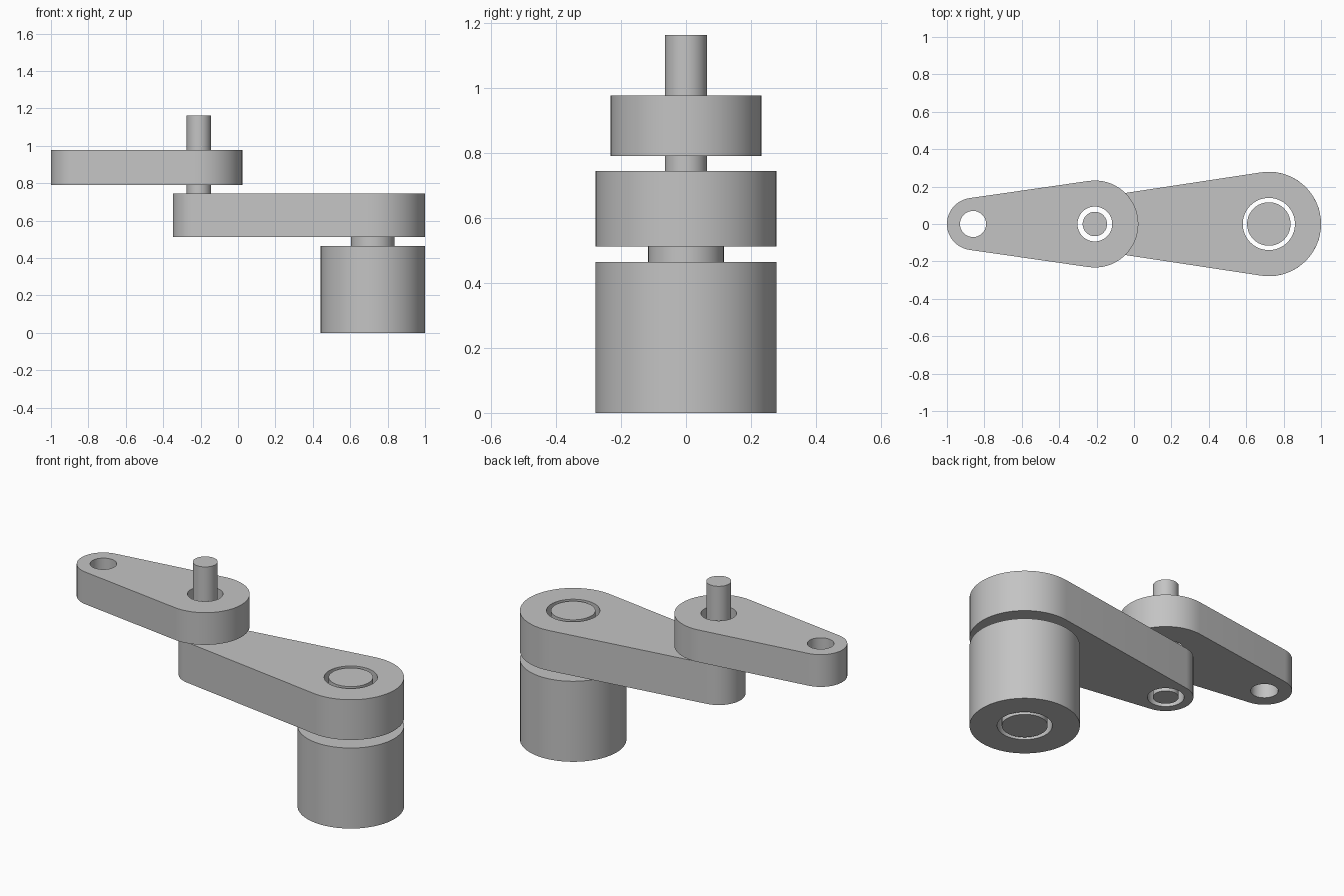
import bpy, bmesh
from math import pi, asin, cos, sin

cube = bpy.data.objects.get("Cube")
if cube:
    bpy.data.objects.remove(cube)

U = 2 / 43          # the linkage is laid out on a 43-unit module
SEGMENTS = 64
BASE_X, JOINT_X, TIP_X = 15.5, -4.5, -18.5

metal = bpy.data.materials.new("plain grey")
metal.use_nodes = True
GREY = (0.55, 0.55, 0.55, 1)
metal.diffuse_color = GREY
metal.node_tree.nodes["Principled BSDF"].inputs["Base Color"].default_value = GREY


def arc(x, radius, start, end, steps):
    return [(x + radius * cos(start + (end - start) * i / steps),
             radius * sin(start + (end - start) * i / steps)) for i in range(steps + 1)]


def circle(x, radius):
    return arc(x, radius, 0, 2 * pi, SEGMENTS)[:-1]


def tapered_outline(big_x, big_r, small_x, small_r):
    # two end arcs joined by their common tangents
    t = pi / 2 + asin((big_r - small_r) / (big_x - small_x))
    half = SEGMENTS // 2
    return arc(big_x, big_r, -t, t, half) + arc(small_x, small_r, t, 2 * pi - t, half)


def extrude_profile(name, loops, bottom, top):
    # fill the outline around its holes, then extrude it upward
    bm = bmesh.new()
    edges = []
    for loop in loops:
        verts = [bm.verts.new((x * U, y * U, bottom * U)) for x, y in loop]
        edges += [bm.edges.new((v, verts[i - 1])) for i, v in enumerate(verts)]
    bmesh.ops.triangle_fill(bm, edges=edges, use_beauty=True, normal=(0, 0, 1))
    result = bmesh.ops.extrude_face_region(bm, geom=bm.faces[:], use_keep_orig=True)
    raised = [g for g in result["geom"] if isinstance(g, bmesh.types.BMVert)]
    bmesh.ops.translate(bm, verts=raised, vec=(0, 0, (top - bottom) * U))
    bmesh.ops.recalc_face_normals(bm, faces=bm.faces[:])
    mesh = bpy.data.meshes.new(name)
    bm.to_mesh(mesh)
    bm.free()
    mesh.materials.append(metal)
    obj = bpy.data.objects.new(name, mesh)
    bpy.context.collection.objects.link(obj)
    bpy.ops.object.select_all(action="DESELECT")
    obj.select_set(True)
    bpy.context.view_layer.objects.active = obj
    bpy.ops.object.shade_smooth_by_angle()


# Base drum and its shaft
extrude_profile("base_drum", [circle(BASE_X, 6), circle(BASE_X, 3)], 0, 10)
extrude_profile("base_shaft", [circle(BASE_X, 2.5)], 0, 16)

# Lower arm, bored at both ends
extrude_profile("lower_arm", [tapered_outline(BASE_X, 6, JOINT_X, 3),
                              circle(BASE_X, 3), circle(JOINT_X, 2)], 11, 16)

# Upper arm, bored at both ends, and the joint shaft
extrude_profile("upper_arm", [tapered_outline(JOINT_X, 5, TIP_X, 3),
                              circle(JOINT_X, 2), circle(TIP_X, 1.5)], 17, 21)
extrude_profile("joint_shaft", [circle(JOINT_X, 1.4)], 11, 25)
